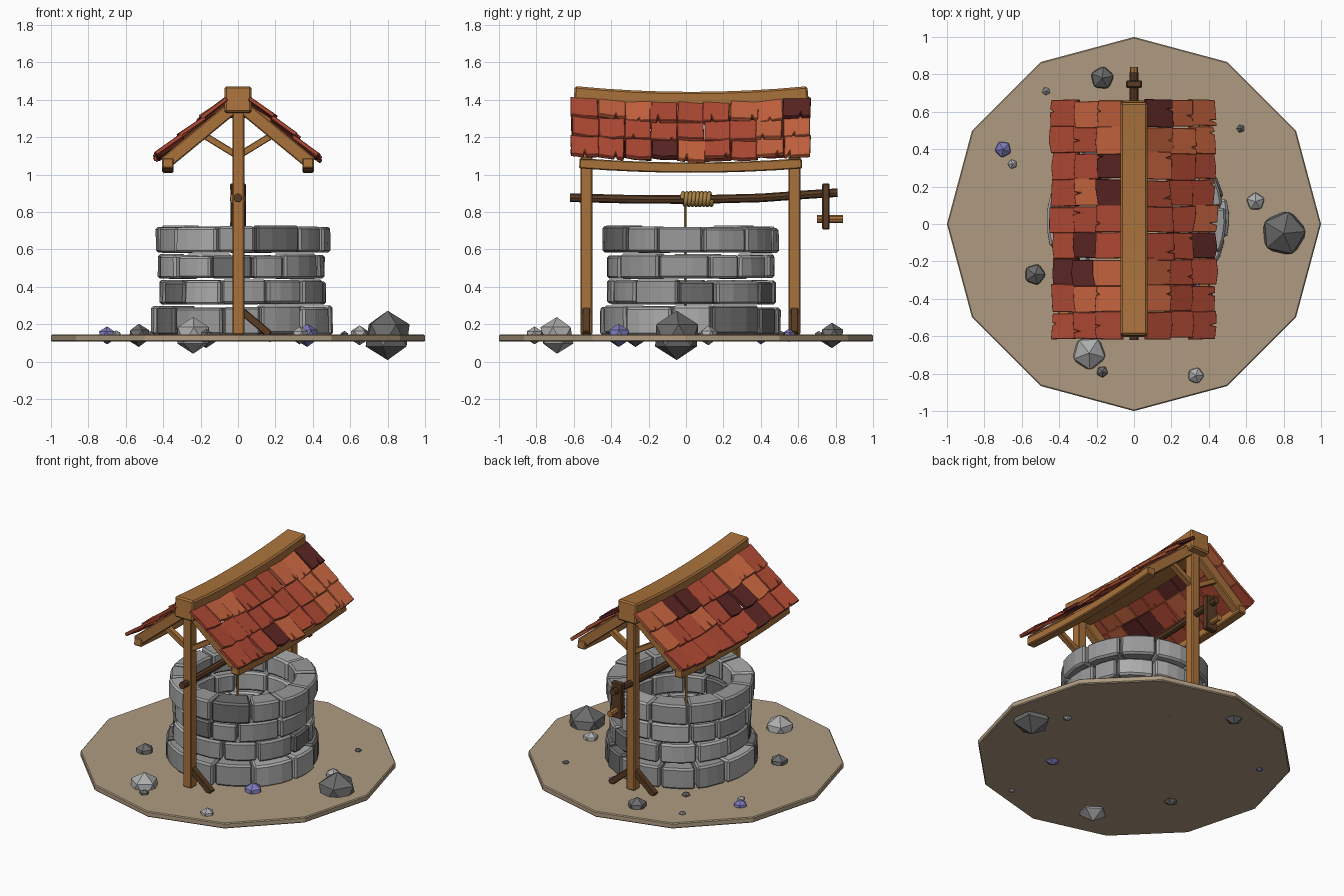
import bpy, bmesh, math, random
from mathutils import Vector, Matrix

if "Cube" in bpy.data.objects:
    bpy.data.objects.remove(bpy.data.objects["Cube"])
random.seed(7)
rnd = random.uniform

def mat(name, r, g, b):
    m = bpy.data.materials.new(name)
    m.diffuse_color = (r, g, b, 1)
    m.use_nodes = True
    m.node_tree.nodes["Principled BSDF"].inputs["Base Color"].default_value = m.diffuse_color
    return m

EARTH = mat("earth", .43, .33, .22)
WOOD = mat("wood", .40, .17, .045)
DARK = mat("dark_wood", .10, .045, .018)
ROPE = mat("rope", .40, .23, .06)
TILES = [mat("tile_red", .45, .07, .035), mat("tile_orange", .58, .13, .05),
         mat("tile_brown", .11, .02, .018)]
GREYS = [mat("grey_mid", .32, .32, .32), mat("grey_light", .42, .42, .42),
         mat("grey_dark", .15, .15, .15)]
PURPLE = mat("purple_stone", .21, .20, .50)

def finish(name, bm, m, bevel=0):
    bmesh.ops.recalc_face_normals(bm, faces=bm.faces)
    me = bpy.data.meshes.new(name)
    bm.to_mesh(me)
    bm.free()
    me.materials.append(m)
    ob = bpy.data.objects.new(name, me)
    bpy.context.collection.objects.link(ob)
    if bevel:
        b = ob.modifiers.new("bevel", 'BEVEL')
        b.width, b.segments, b.limit_method = bevel, 1, 'ANGLE'
        b.angle_limit = math.radians(40)
    return ob

def loft(bm, rings):
    """Skin a list of equal-sized closed loops and cap both ends."""
    vs = [[bm.verts.new(p) for p in r] for r in rings]
    n = len(vs[0])
    for a, b in zip(vs, vs[1:]):
        for i in range(n):
            bm.faces.new((a[i], a[(i + 1) % n], b[(i + 1) % n], b[i]))
    bm.faces.new(vs[0])
    bm.faces.new(vs[-1])

def sweep(name, pts, profile, m, side=(1, 0, 0), bevel=.006):
    """Sweep a profile (side, up) along a path."""
    pts, s = [Vector(p) for p in pts], Vector(side)
    rings = []
    for i, p in enumerate(pts):
        t = (pts[min(i + 1, len(pts) - 1)] - pts[max(i - 1, 0)]).normalized()
        u = s.cross(t).normalized()
        rings.append([p + s * a + u * b for a, b in profile])
    bm = bmesh.new()
    loft(bm, rings)
    return finish(name, bm, m, bevel)

def rect(w, h):
    return [(-w / 2, -h / 2), (w / 2, -h / 2), (w / 2, h / 2), (-w / 2, h / 2)]

def ngon(r, n):
    return [(r * math.cos(2 * math.pi * i / n), r * math.sin(2 * math.pi * i / n)) for i in range(n)]

def sag(y, d=.03):
    return d * (((y - .03) / .62) ** 2 - 1)

# Twelve-sided ground plate
bm = bmesh.new()
loft(bm, [[(x, y, z) for x, y in ngon(1, 12)] for z in (.106, .145)])
finish("ground_plate", bm, EARTH, .006)

# Well wall: four courses of separate curved stones
def stone(name, a0, a1, r0, r1, z0, z1, m):
    n, rings = 3, []
    ro = [r1 + rnd(-.01, .01) for _ in range(2)]
    za, zb = z0 + rnd(-.004, .004), z1 + rnd(-.008, .008)
    for i in range(n + 1):
        a = a0 + (a1 - a0) * i / n
        ce, se = math.cos(a), math.sin(a)
        k = i / n
        ou = ro[0] * (1 - k) + ro[1] * k
        lo = ou + rnd(-.004, .004)
        rings.append([(.02 + r * ce, .028 + r * se, z)
                      for r, z in ((r0, za), (lo, za), (ou, zb), (r0, zb))])
    bm = bmesh.new()
    loft(bm, rings)
    finish(name, bm, m, .012)

for c, (z0, z1, ro) in enumerate([(.145, .293, .483), (.308, .432, .448),
                                  (.446, .57, .443), (.583, .72, .468)]):
    count = 12
    start = rnd(0, 1)
    cuts = [start + 2 * math.pi * (i + rnd(-.24, .24)) / count for i in range(count)]
    cuts.append(cuts[0] + 2 * math.pi)
    for i in range(count):
        stone(f"well_stone_{c}_{i}", cuts[i] + .012, cuts[i + 1] - .012, .325, ro, z0, z1,
              random.choices(GREYS, (5, 4, 2))[0])

# Posts, rafters, roof struts and foot braces at both ends
for end, y in (("front", -.533), ("back", .58)):
    sweep(end + "_post", [(.002, y, .145), (.002, y, 1.37)], rect(.064, .064), WOOD)
    for tag, s in (("right", 1), ("left", -1)):
        sweep(f"{end}_{tag}_rafter", [(s * .02, y, 1.365), (s * .39, y, 1.06)],
              rect(.06, .07), WOOD, (0, 1, 0))
        sweep(f"{end}_{tag}_strut", [(s * .01, y, 1.105), (s * .19, y, 1.215)],
              rect(.04, .036), WOOD, (0, 1, 0), .004)
        if end == "back" or s > 0:
            sweep(f"{end}_{tag}_foot_brace", [(s * .015, y, .275), (s * .17, y, .145)],
                  rect(.042, .04), DARK, (0, 1, 0), .004)

# Sagging ridge beam and eave purlins
ys = [-.6 + 1.255 * i / 8 for i in range(9)]
sweep("ridge_beam", [(0, y, 1.402 + sag(y)) for y in ys], rect(.145, .14), WOOD, bevel=.01)
ys2 = [-.57 + 1.19 * i / 8 for i in range(9)]
for tag, s in (("right", 1), ("left", -1)):
    sweep(tag + "_eave_purlin", [(s * .375, y, 1.062 + sag(y, .025)) for y in ys2],
          rect(.06, .055), WOOD)

# Roof tiles: three overlapping rows of nine per side, some chipped
def tile(name, s, y, row, m):
    w, L, th = .072 + rnd(-.004, .003), .168 + rnd(-.008, .012), .022
    out = [(-w, 0), (w, 0), (w, L + rnd(-.012, .008))]
    if random.random() < .5:
        a, d = rnd(-.045, .045), rnd(.02, .045)
        out += [(a + .008, L), (a + rnd(-.006, .006), L - d), (a - .008, L)]
    else:
        out.append((rnd(-.02, .02), L + .005))
    out.append((-w, L + rnd(-.012, .008)))
    p = Vector((.055 + .117 * row, 0, 1.397 - .1 * row))
    ang = math.radians(35 + rnd(-3, 3))
    d = Vector((math.cos(ang), 0, -math.sin(ang)))
    n = Vector((math.sin(ang), 0, math.cos(ang)))
    roll = rnd(-.08, .08)
    bm = bmesh.new()
    rings = []
    for h in (0, th):
        ring = []
        for a, b in out:
            q = p + d * b + n * (h + a * roll)
            yy = y + a + b * roll * .3
            ring.append((s * q.x, yy, q.z + sag(yy, .028)))
        rings.append(ring)
    loft(bm, rings)
    finish(name, bm, m, .003)

for tag, s in (("right", 1), ("left", -1)):
    for row in range(3):
        for i in range(9):
            tile(f"{tag}_roof_tile_{row}_{i}", s, -.54 + .1415 * i + rnd(-.006, .006), row,
                 random.choices(TILES, (6, 4, 1.3))[0])

# Windlass: bowed axle, crank arm and handle
sweep("windlass_axle", [(0, -.62, .876), (0, -.3, .868), (0, .05, .866), (0, .4, .875),
                        (0, .65, .893), (0, .81, .903)], ngon(.023, 8), DARK, bevel=0)
sweep("crank_arm", [(0, .748, .705), (.002, .748, .84), (0, .748, .952)],
      [(-.042, -.02), (.042, -.02), (.042, .02), (-.042, .02)], DARK)
sweep("crank_handle", [(0, .70, .762), (0, .84, .762)], ngon(.021, 8), WOOD, bevel=0)

# Rope: coil around the axle and hanging line
cu = bpy.data.curves.new("rope_coil", 'CURVE')
cu.dimensions, cu.bevel_depth, cu.bevel_resolution = '3D', .012, 1
sp = cu.splines.new('POLY')
turns, N = 8, 96
sp.points.add(N)
for i, pt in enumerate(sp.points):
    a = 2 * math.pi * turns * i / N
    pt.co = (.032 * math.cos(a), -.02 + .16 * i / N, .869 + .032 * math.sin(a), 1)
cu.materials.append(ROPE)
bpy.context.collection.objects.link(bpy.data.objects.new("rope_coil", cu))
sweep("hanging_rope", [(0, -.003, .86), (0, -.003, .146)], ngon(.008, 6), ROPE, bevel=0)

# Scattered faceted rocks: x, y, radius, material
L, M, D, P = GREYS[1], GREYS[0], GREYS[2], PURPLE
for i, (x, y, r, m) in enumerate([
        (.80, -.05, .132, D), (-.24, -.69, .098, L), (-.17, -.79, .034, D), (.33, -.81, .048, L),
        (-.53, -.27, .062, D), (.65, .12, .053, L), (-.70, .40, .048, P), (-.65, .32, .028, L),
        (-.17, .78, .068, D), (-.47, .71, .024, M), (.57, .51, .024, D), (.37, -.36, .062, P),
        (.17, .55, .036, P), (-.33, .47, .03, D)]):
    bm = bmesh.new()
    bmesh.ops.create_icosphere(bm, subdivisions=1, radius=r,
                               matrix=Matrix.Translation((x, y, .14)) @ Matrix.Rotation(rnd(0, 6), 4, 'Z'))
    finish(f"rock_{i}", bm, m)
